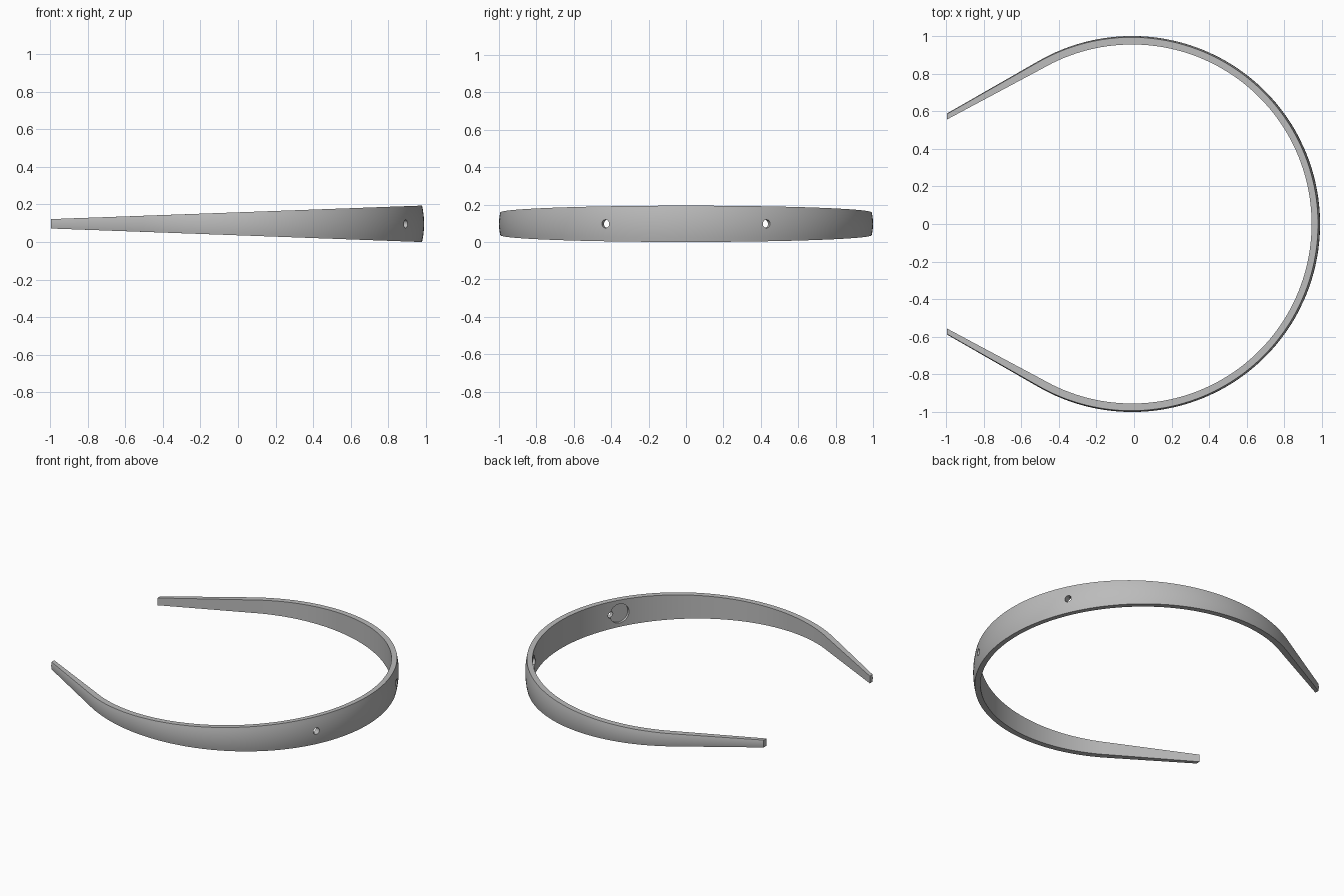
import bpy, bmesh, math
from mathutils import Matrix, Vector

if "Cube" in bpy.data.objects:
    bpy.data.objects.remove(bpy.data.objects["Cube"], do_unlink=True)

CENTER_X, MID_Z = -0.01, 0.097
R_OUT, R_IN = 1.0, 0.955
TIP_X, MAX_X = -0.995, 0.99
HALF_TIP, HALF_MAX = 0.025, 0.097
BULGE = 0.011
ARC_END = math.radians(120)
ARC_STEPS, TAIL_STEPS, FACE_STEPS = 120, 6, 8

grey = bpy.data.materials.new("satin grey")
grey.use_nodes = True
COLOR = (0.5, 0.5, 0.5, 1)
grey.diffuse_color = COLOR
grey.node_tree.nodes["Principled BSDF"].inputs["Base Color"].default_value = COLOR


def half_height(x):
    return HALF_TIP + (HALF_MAX - HALF_TIP) * (x - TIP_X) / (MAX_X - TIP_X)


def polar(radius, angle):
    return Vector((CENTER_X + radius * math.cos(angle), radius * math.sin(angle), 0))


def path():
    """Pairs of outer and inner points: straight arm, arc, straight arm."""
    arc = []
    for i in range(ARC_STEPS + 1):
        a = ARC_END * (2 * i / ARC_STEPS - 1)
        arc.append((polar(R_OUT, a), polar(R_IN, a)))
    arm = []
    outer, inner = arc[-1]
    outer_tip = Vector((TIP_X, 0.588, 0))
    inner_tip = Vector((TIP_X, 0.556, 0))
    for i in range(1, TAIL_STEPS + 1):
        t = i / TAIL_STEPS
        arm.append((outer.lerp(outer_tip, t), inner.lerp(inner_tip, t)))
    flip = Matrix.Diagonal((1, -1, 1))
    return [(flip @ o, flip @ i) for o, i in reversed(arm)] + arc + arm


def section(outer, inner):
    """Flat inside, gently barrelled outside, taller towards the crown."""
    half = half_height(outer.x)
    inward = (inner - outer).normalized()
    points = []
    for k in range(FACE_STEPS + 1):
        s = 2 * k / FACE_STEPS - 1
        p = outer + inward * BULGE * (half / HALF_MAX) * s * s
        points.append((p.x, p.y, MID_Z + half * s))
    half = half_height(inner.x)
    points += [(inner.x, inner.y, MID_Z + half), (inner.x, inner.y, MID_Z - half)]
    return points


# Band lofted along the path
bm = bmesh.new()
rings = [[bm.verts.new(p) for p in section(o, i)] for o, i in path()]
for a, b in zip(rings, rings[1:]):
    for k in range(len(a)):
        n = (k + 1) % len(a)
        bm.faces.new((a[k], b[k], b[n], a[n]))
bm.faces.new(rings[0])
bm.faces.new(rings[-1])
bmesh.ops.recalc_face_normals(bm, faces=bm.faces)
mesh = bpy.data.meshes.new("head_band")
bm.to_mesh(mesh)
bm.free()
band = bpy.data.objects.new("head_band", mesh)
bpy.context.collection.objects.link(band)
mesh.materials.append(grey)


def drill(name, degrees, radius, r_from, r_to):
    """Cut a round radial hole between two distances from the centre."""
    a = math.radians(degrees)
    spot = polar((r_from + r_to) / 2, a) + Vector((0, 0, MID_Z))
    bpy.ops.mesh.primitive_cylinder_add(vertices=32, radius=radius, depth=r_to - r_from,
                                        location=spot, rotation=(0, math.pi / 2, a))
    cutter = bpy.context.object
    cutter.name = name
    cutter.hide_render = True
    cutter.data.materials.append(grey)
    mod = band.modifiers.new(name, "BOOLEAN")
    mod.operation = "DIFFERENCE"
    mod.solver = "EXACT"
    mod.object = cutter
    bpy.context.view_layer.objects.active = band
    bpy.ops.object.modifier_apply(modifier=name)
    bpy.data.objects.remove(cutter, do_unlink=True)


# Small through holes and the round pockets on the inside
for side in (-1, 1):
    drill("pocket_cutter", side * 29, 0.065, 0.9, 0.972)
    drill("hole_cutter", side * 25.5, 0.022, 0.9, 1.1)

bpy.ops.object.select_all(action="DESELECT")
band.select_set(True)
bpy.context.view_layer.objects.active = band
bpy.ops.object.shade_smooth_by_angle(angle=math.radians(30))
